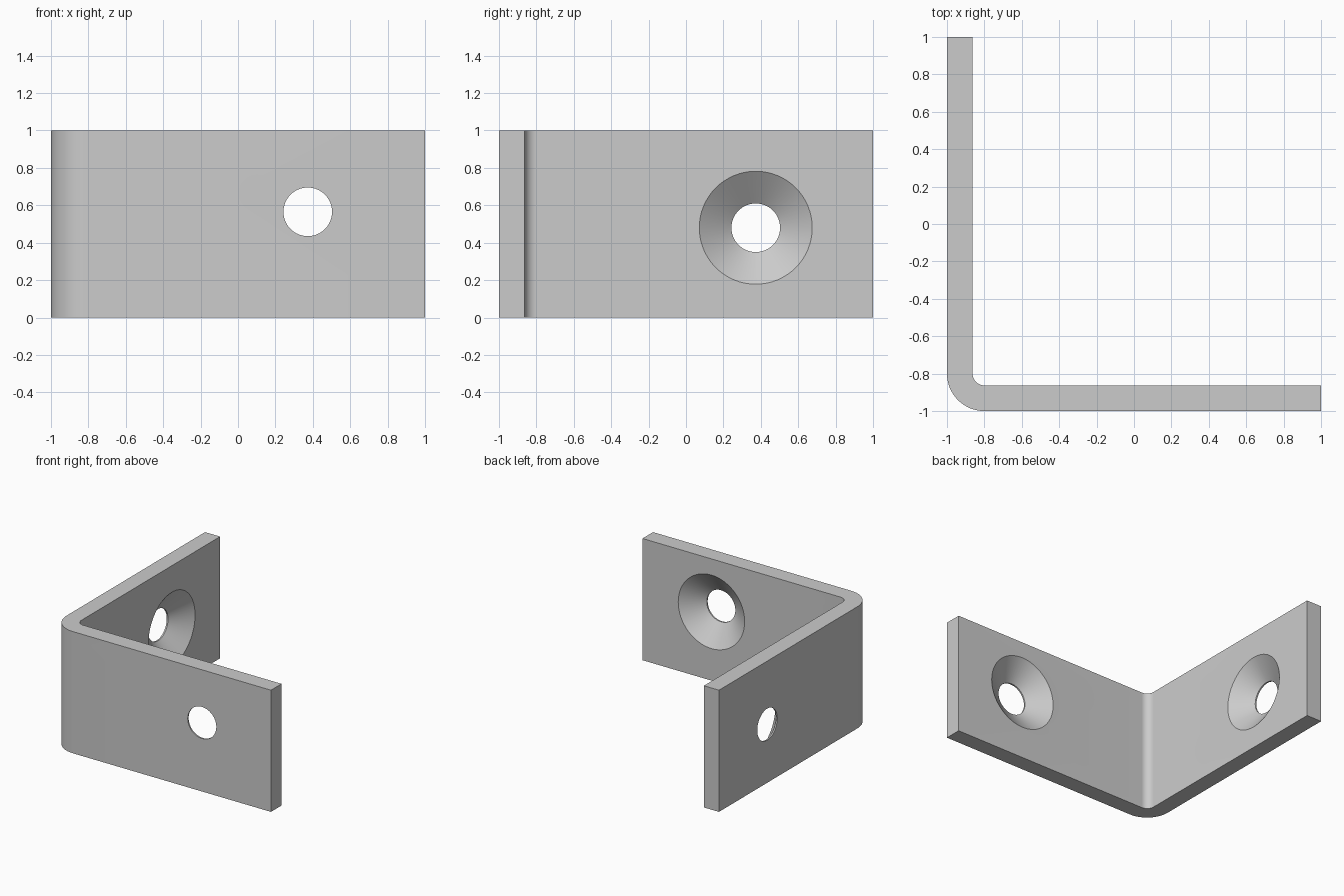
import bpy, bmesh
from math import sin, cos, pi, radians
from mathutils import Matrix, Vector

THICK, HEIGHT, BEND = 0.137, 1.0, 0.20

if "Cube" in bpy.data.objects:
    bpy.data.objects.remove(bpy.data.objects["Cube"], do_unlink=True)

steel = bpy.data.materials.new("grey steel")
steel.use_nodes = True
GREY = (0.6, 0.6, 0.6, 1)
steel.diffuse_color = GREY
steel.node_tree.nodes["Principled BSDF"].inputs["Base Color"].default_value = GREY


def make_object(name, bm):
    bmesh.ops.recalc_face_normals(bm, faces=bm.faces)
    mesh = bpy.data.meshes.new(name)
    bm.to_mesh(mesh)
    bm.free()
    mesh.materials.append(steel)
    obj = bpy.data.objects.new(name, mesh)
    bpy.context.collection.objects.link(obj)
    return obj


def bend_arc(radius, steps=16):
    """Quarter circle around the bend centre, from the side wall to the front wall."""
    c = -1 + BEND
    return [(c - radius * cos(a), c - radius * sin(a))
            for a in (i * pi / 2 / steps for i in range(steps + 1))]


# Bent strip: L-shaped outline raised to full height
inner = -1 + THICK
outline = [(-1, 1)] + bend_arc(BEND) + [(1, -1), (1, inner)]
outline += bend_arc(BEND - THICK)[::-1] + [(inner, 1)]
bm = bmesh.new()
base = bm.faces.new([bm.verts.new((x, y, 0)) for x, y in outline])
top = bmesh.ops.extrude_face_region(bm, geom=[base])
bmesh.ops.translate(bm, vec=(0, 0, HEIGHT),
                    verts=[v for v in top["geom"] if isinstance(v, bmesh.types.BMVert)])
bracket = make_object("corner_bracket", bm)


def countersink_cutter(name, matrix, segments=64):
    """Screw hole widening to a cone; local z runs from the outer to the inner face."""
    profile = [(0.13, -0.1), (0.13, 0.012), (0.302, THICK), (0.302, THICK + 0.1)]
    bm = bmesh.new()
    rings = [[bm.verts.new((r * cos(2 * pi * i / segments), r * sin(2 * pi * i / segments), z))
              for i in range(segments)] for r, z in profile]
    for low, high in zip(rings, rings[1:]):
        for i in range(segments):
            j = (i + 1) % segments
            bm.faces.new((low[i], low[j], high[j], high[i]))
    bm.faces.new(rings[0])
    bm.faces.new(rings[-1])
    bm.transform(matrix)
    cutter = make_object(name, bm)
    cutter.hide_render = True
    return cutter


# Countersunk screw holes, one in each wall
cutters = [
    countersink_cutter("front_hole_cutter", Matrix.Translation(Vector((0.373, -1, 0.565)))
                       @ Matrix.Rotation(radians(-90), 4, "X")),
    countersink_cutter("side_hole_cutter", Matrix.Translation(Vector((-1, 0.373, 0.48)))
                       @ Matrix.Rotation(radians(90), 4, "Y")),
]
bpy.ops.object.select_all(action="DESELECT")
bpy.context.view_layer.objects.active = bracket
bracket.select_set(True)
for cutter in cutters:
    mod = bracket.modifiers.new(cutter.name, "BOOLEAN")
    mod.operation, mod.solver, mod.object = "DIFFERENCE", "EXACT", cutter
    bpy.ops.object.modifier_apply(modifier=mod.name)
    bpy.data.objects.remove(cutter, do_unlink=True)

# Smooth bend and cones, crisp edges
bpy.ops.object.shade_smooth_by_angle(angle=radians(30))
